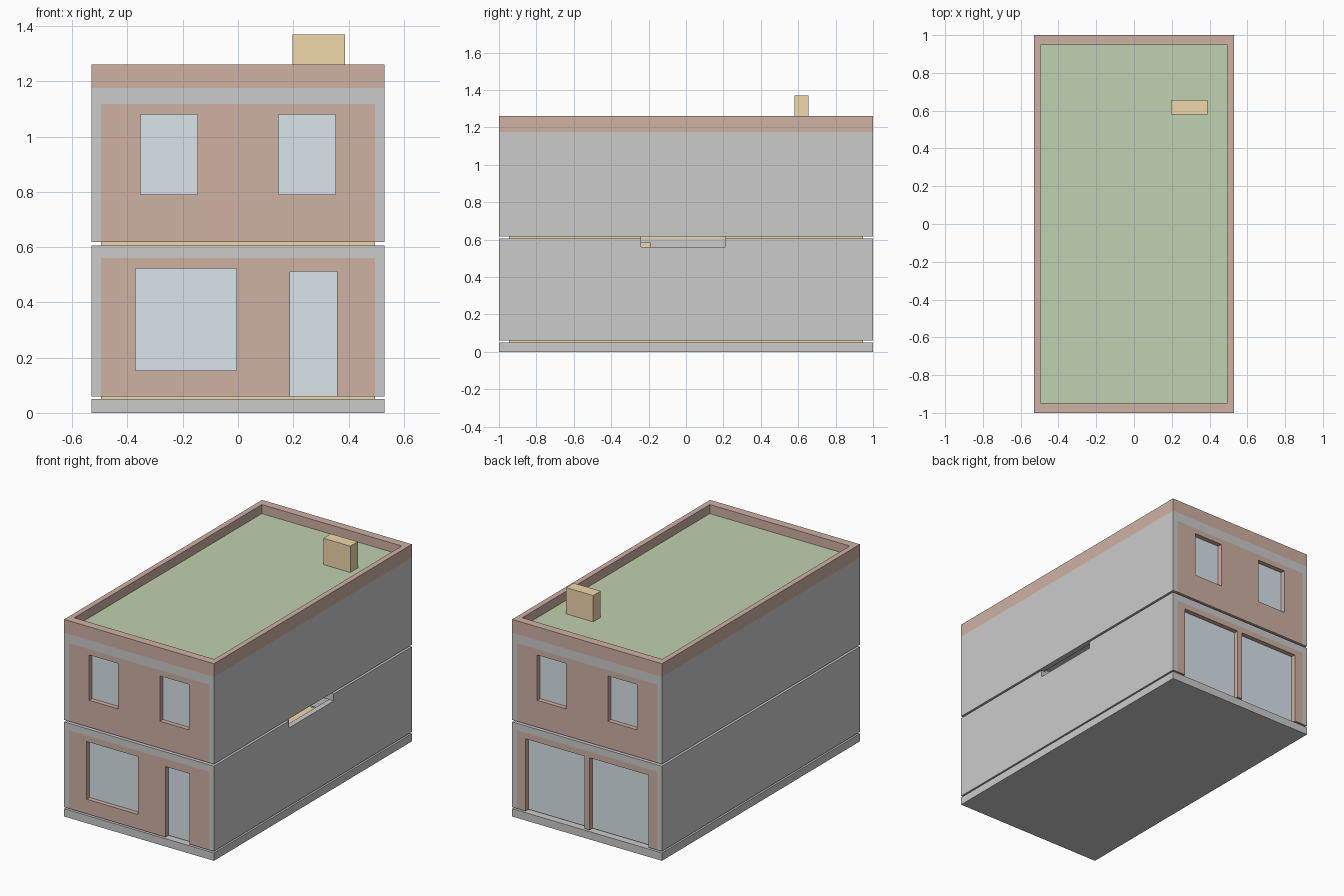
import bpy, bmesh

if "Cube" in bpy.data.objects:
    bpy.data.objects.remove(bpy.data.objects["Cube"])

def material(name, rgb):
    m = bpy.data.materials.new(name)
    m.diffuse_color = (*rgb, 1)
    m.use_nodes = True
    m.node_tree.nodes["Principled BSDF"].inputs["Base Color"].default_value = m.diffuse_color
    return m

BRICK = material("brick", (0.62, 0.44, 0.37))
GLASS = material("glass", (0.70, 0.78, 0.83))
WOOD = material("wood", (0.87, 0.69, 0.41))
GREEN = material("green_roof", (0.53, 0.64, 0.44))

HX, HY = 0.53, 1.0      # outer half sizes
IX, IY = 0.495, 0.947   # inner half sizes

def add(name, bm, mat=None):
    bmesh.ops.recalc_face_normals(bm, faces=bm.faces)
    me = bpy.data.meshes.new(name)
    bm.to_mesh(me)
    bm.free()
    ob = bpy.data.objects.new(name, me)
    bpy.context.collection.objects.link(ob)
    if mat:
        me.materials.append(mat)
    return ob

def box(name, x, y, z, mat=None):
    bm = bmesh.new()
    bmesh.ops.create_cube(bm, size=1)
    for v in bm.verts:
        v.co = [r[0] if c < 0 else r[1] for c, r in zip(v.co, (x, y, z))]
    return add(name, bm, mat)

def cut(ob, x, y, z):
    cutter = box(ob.name + "_cutter", x, y, z)
    cutter.hide_render = True
    cutter.display_type = 'WIRE'
    mod = ob.modifiers.new("opening", 'BOOLEAN')
    mod.operation = 'DIFFERENCE'
    mod.solver = 'EXACT'
    mod.object = cutter

def shell(name, z0, z1, z2):
    """Concrete tunnel: two side walls and a ceiling, open at both ends."""
    pts = [(-HX, z0), (-HX, z2), (HX, z2), (HX, z0),
           (IX, z0), (IX, z1), (-IX, z1), (-IX, z0)]
    bm = bmesh.new()
    face = bm.faces.new([bm.verts.new((x, -HY, z)) for x, z in pts])
    ext = bmesh.ops.extrude_face_region(bm, geom=[face])
    verts = [g for g in ext["geom"] if isinstance(g, bmesh.types.BMVert)]
    bmesh.ops.translate(bm, verts=verts, vec=(0, 2 * HY, 0))
    return add(name, bm)

def facade(name, side, z0, z1, openings):
    """Brick end wall with recessed glazing; side is -1 front, +1 back."""
    def span(a, b):
        return tuple(sorted((side * a, side * b)))
    wall = box(name, (-IX, IX), span(IY, HY), (z0, z1), BRICK)
    for i, (xa, xb, za, zb) in enumerate(openings):
        low = za if za > z0 else z0 - 0.02
        cut(wall, (xa, xb), span(IY - 0.05, HY + 0.05), (low, zb))
        box(f"{name}_glass_{i + 1}", (xa, xb), span(0.955, 0.97), (za, zb), GLASS)

# Foundation and the recessed floor layers in the shadow gaps
box("foundation", (-HX, HX), (-HY, HY), (0, 0.05))
box("ground_floor_layer", (-IX, IX), (-IY, IY), (0.05, 0.06), WOOD)
upper_floor = box("upper_floor_layer", (-IX, IX), (-IY, IY), (0.605, 0.618), WOOD)

# Concrete storeys, with the stairwell opening breaking through the right wall
lower = shell("lower_storey_shell", 0.06, 0.56, 0.605)
shell("upper_storey_shell", 0.618, 1.117, 1.175)
WELL = ((0.28, 0.6), (-0.24, 0.21))
cut(lower, *WELL, (0.56, 0.65))
cut(upper_floor, *WELL, (0.55, 0.65))

# Staircase rising towards the front inside the stairwell
N = 9
for i in range(N):
    y = 0.21 - 0.05 * i
    box(f"stair_step_{i + 1}", (0.30, IX), (y - 0.05, y),
        (0.06, 0.06 + 0.525 * (i + 1) / N), WOOD)

# Brick facades with windows and doors
upper_windows = [(-0.352, -0.147, 0.79, 1.08), (0.147, 0.352, 0.79, 1.08)]
facade("front_lower_wall", -1, 0.06, 0.56,
       [(-0.37, -0.006, 0.153, 0.522), (0.188, 0.358, 0.06, 0.511)])
facade("back_lower_wall", 1, 0.06, 0.56,
       [(-0.435, -0.018, 0.06, 0.522), (0.018, 0.435, 0.06, 0.522)])
for label, side in (("front", -1), ("back", 1)):
    facade(f"{label}_upper_wall", side, 0.618, 1.117, upper_windows)

# Roof: brick parapet ring, planted surface and chimney
parapet = box("parapet", (-HX, HX), (-HY, HY), (1.175, 1.26), BRICK)
cut(parapet, (-IX, IX), (-IY, IY), (1.1, 1.3))
box("green_roof", (-IX, IX), (-IY, IY), (1.175, 1.202), GREEN)
box("chimney", (0.197, 0.388), (0.58, 0.656), (1.202, 1.37), WOOD)
